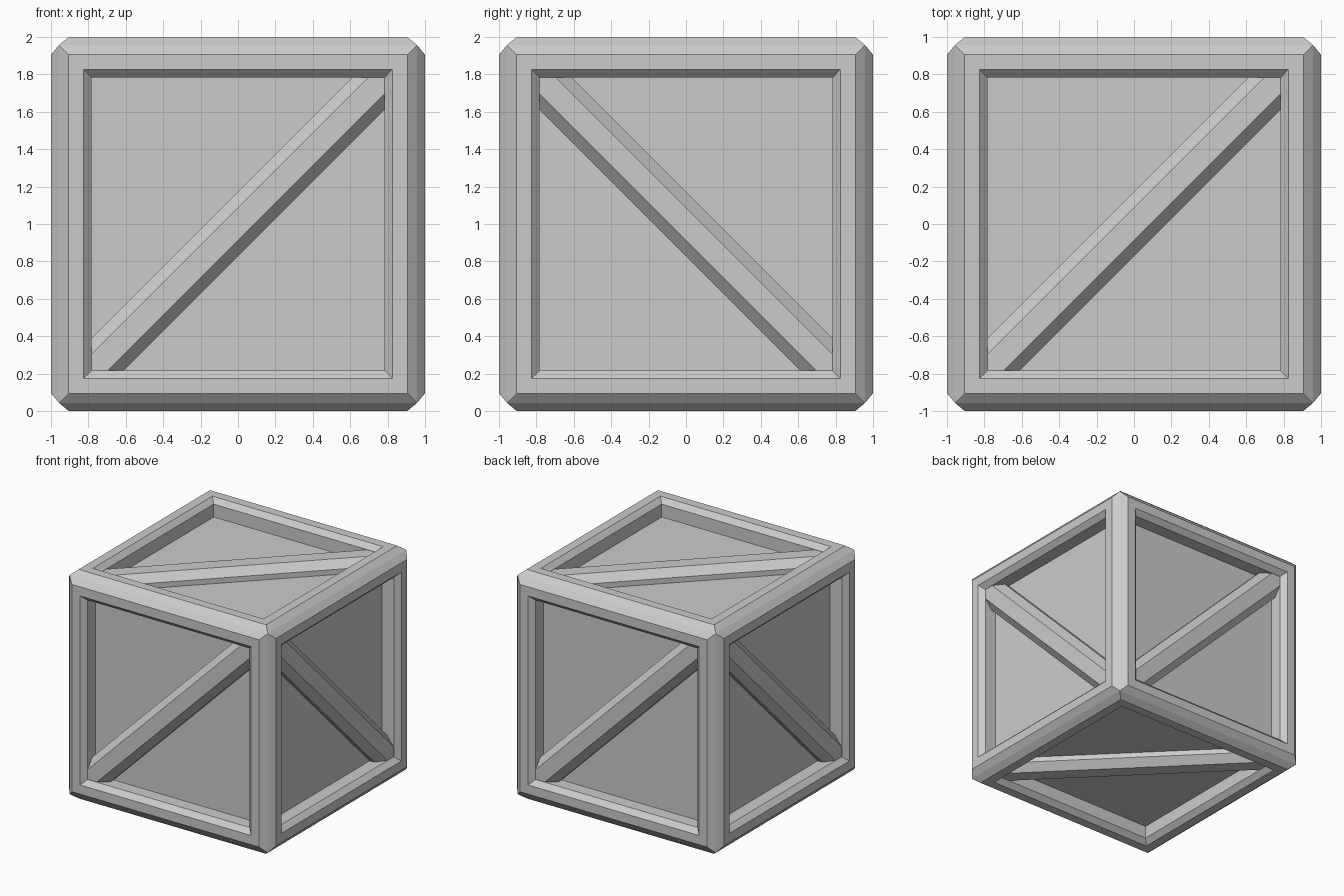
import bpy, bmesh
from mathutils import Vector, Matrix

if "Cube" in bpy.data.objects:
    bpy.data.objects.remove(bpy.data.objects["Cube"])

CENTRE = Vector((0, 0, 1))

# Each side of the crate: name, outward normal, direction of its diagonal brace
SIDES = [
    ("front",  (0, -1, 0), (1, 0, 1)),
    ("back",   (0, 1, 0),  (-1, 0, 1)),
    ("right",  (1, 0, 0),  (0, 1, -1)),
    ("left",   (-1, 0, 0), (0, -1, -1)),
    ("top",    (0, 0, 1),  (1, 1, 0)),
    ("bottom", (0, 0, -1), (1, -1, 0)),
]

# (half width, distance from centre): outer bevel, flat rim, inner bevel, recess wall
RINGS = [(0.957, 0.957), (0.905, 1.0), (0.825, 1.0), (0.783, 0.957), (0.783, 0.845)]

# Brace cross-section: (sideways, distance from centre)
BRACE = [(-0.122, 0.79), (0.122, 0.79), (0.122, 0.89),
         (0.0615, 0.955), (-0.0615, 0.955), (-0.122, 0.89)]
BRACE_HALF_LENGTH = 1.12


def finish(bm, name):
    bmesh.ops.remove_doubles(bm, verts=bm.verts, dist=1e-4)
    bmesh.ops.recalc_face_normals(bm, faces=bm.faces)
    mesh = bpy.data.meshes.new(name)
    bm.to_mesh(mesh)
    bm.free()
    obj = bpy.data.objects.new(name, mesh)
    bpy.context.collection.objects.link(obj)
    obj.location = CENTRE
    return obj


def bridge(bm, a, b):
    n = len(a)
    for i in range(n):
        j = (i + 1) % n
        bm.faces.new((a[i], a[j], b[j], b[i]))


# Crate body: bevelled frame with a recessed panel on every side
bm = bmesh.new()
for _, normal, _ in SIDES:
    n = Vector(normal)
    u = n.yzx
    v = n.cross(u)
    loops = [[bm.verts.new(n * d + u * (h * a) + v * (h * b))
              for a, b in ((-1, -1), (1, -1), (1, 1), (-1, 1))] for h, d in RINGS]
    for outer, inner in zip(loops, loops[1:]):
        bridge(bm, outer, inner)
    bm.faces.new(loops[-1])
finish(bm, "crate_body")

# Diagonal braces: chamfered bars running corner to corner inside each recess
for side, normal, direction in SIDES:
    n = Vector(normal)
    along = Vector(direction).normalized()
    across = n.cross(along)
    bm = bmesh.new()
    ends = [[bm.verts.new(along * s + across * w + n * d) for w, d in BRACE]
            for s in (-BRACE_HALF_LENGTH, BRACE_HALF_LENGTH)]
    bridge(bm, *ends)
    for end in ends:
        bm.faces.new(end)
    finish(bm, side + "_brace")
